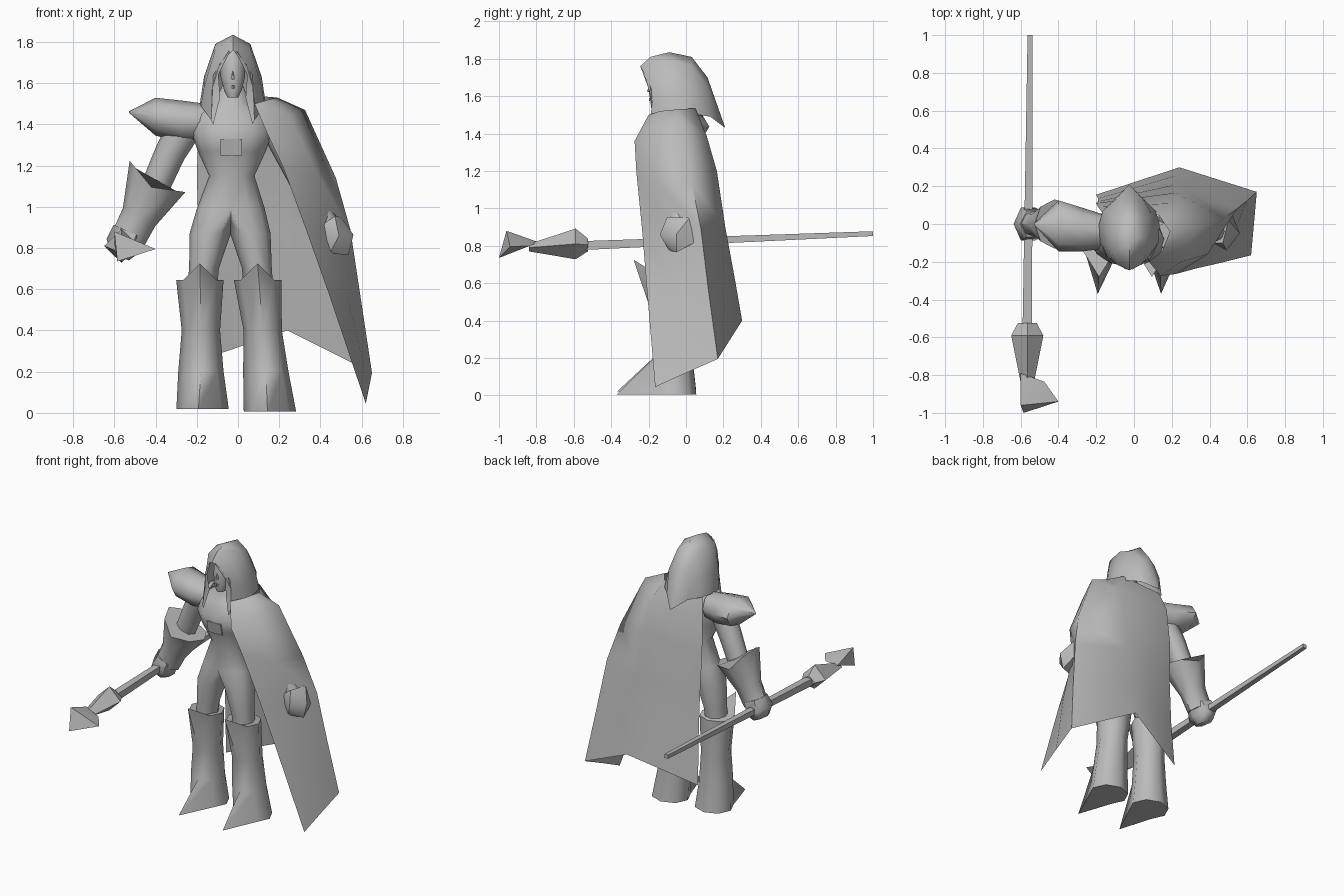
import bpy, bmesh, math
from mathutils import Vector

grey = bpy.data.materials.new("plain_grey")
grey.diffuse_color = (0.5, 0.5, 0.5, 1)
MID = -0.025  # centre line of the body


def finish(name, bm, angle=60):
    bmesh.ops.recalc_face_normals(bm, faces=bm.faces)
    me = bpy.data.meshes.new(name)
    bm.to_mesh(me)
    bm.free()
    me.materials.append(grey)
    ob = bpy.data.objects.new(name, me)
    bpy.context.collection.objects.link(ob)
    bpy.ops.object.select_all(action='DESELECT')
    ob.select_set(True)
    bpy.context.view_layer.objects.active = ob
    bpy.ops.object.shade_smooth_by_angle(angle=math.radians(angle))
    return ob


def bridge(bm, a, b):
    for i in range(len(a)):
        j = (i + 1) % len(a)
        bm.faces.new((a[i], a[j], b[j], b[i]))


def ellipse(bm, ring, angles):
    x, y, z, rx, ry = ring
    return [bm.verts.new((x + rx * math.cos(a), y + ry * math.sin(a), z))
            for a in map(math.radians, angles)]


def loft(name, rings, n=8, axis=(0, 0, 1), tweak=None, angle=60, turn=0):
    """Rings of (x, y, z, r_side, r_depth) set square to the axis."""
    d = Vector(axis).normalized()
    u = Vector((0, 1, 0)).cross(d)
    u = u.normalized() if u.length > 0.2 else Vector((1, 0, 0))
    v = d.cross(u)
    bm = bmesh.new()
    loops = []
    for k, (x, y, z, ru, rv) in enumerate(rings):
        loop = []
        for i in range(n):
            a = 2 * math.pi * (i + turn) / n
            p = Vector((x, y, z)) + u * ru * math.cos(a) + v * rv * math.sin(a)
            if tweak:
                p = tweak(k, a, p, d)
            loop.append(bm.verts.new(p))
        loops.append(loop)
    for a, b in zip(loops, loops[1:]):
        bridge(bm, a, b)
    bm.faces.new(loops[0])
    bm.faces.new(loops[-1])
    return finish(name, bm, angle)


def sheet(name, rows, angle=60):
    bm = bmesh.new()
    g = [[bm.verts.new(p) for p in row] for row in rows]
    for a, b in zip(g, g[1:]):
        for i in range(len(a) - 1):
            bm.faces.new((a[i], a[i + 1], b[i + 1], b[i]))
    bmesh.ops.remove_doubles(bm, verts=bm.verts, dist=0.0005)
    return finish(name, bm, angle)


def hull(name, pts, angle=20):
    bm = bmesh.new()
    vs = [bm.verts.new(p) for p in pts]
    bmesh.ops.convex_hull(bm, input=vs)
    return finish(name, bm, angle)


# Torso, neck and thighs in one skin; the hip ring splits into two legs
bm = bmesh.new()
torso = [(-.035, -.07, .99, .165, .105), (-.03, -.07, 1.15, .11, .085),
         (-.03, -.085, 1.27, .165, .12), (-.03, -.09, 1.36, .195, .135),
         (-.03, -.06, 1.45, .18, .1), (-.03, -.06, 1.5, .09, .07),
         (MID, -.07, 1.6, .045, .045)]
loops = [ellipse(bm, r, range(0, 360, 30)) for r in torso]
for a, b in zip(loops, loops[1:]):
    bridge(bm, a, b)
bm.faces.new(loops[-1])
crotch = bm.verts.new((-.035, -.075, .925))
thighs = {1: [(.06, -.075, .87, .098, .1), (.092, -.08, .7, .072, .08), (.1, -.08, .56, .075, .07)],
          -1: [(-.135, -.075, .87, .1, .1), (-.165, -.08, .7, .072, .08), (-.18, -.08, .56, .075, .07)]}
for s, rings in thighs.items():
    half = [loops[0][(i if s > 0 else 6 - i) % 12] for i in range(-3, 4)] + [crotch]
    angs = [(a if s > 0 else 180 - a) for a in (-120, -80, -40, 0, 40, 80, 120, 180)]
    for r in rings:
        nxt = ellipse(bm, r, angs)
        bridge(bm, half, nxt)
        half = nxt
    bm.faces.new(half)
finish("body", bm, 80)
hull("chest_plate", [(x, y, z) for x in (-.085, .02) for z, f in ((1.25, -.203), (1.33, -.219))
                     for y in (f, f + .008)])

# Head with nose and lips
loft("head", [(MID, -.15, 1.53, .027, .03), (MID, -.135, 1.565, .045, .055),
              (MID, -.12, 1.63, .062, .07), (MID, -.11, 1.71, .062, .08),
              (MID, -.1, 1.78, .035, .05)], n=10, turn=.5)
hull("nose", [(MID, -.185, 1.67), (MID, -.209, 1.627), (MID - .012, -.18, 1.62),
              (MID + .012, -.18, 1.62), (MID, -.18, 1.612)], angle=80)
hull("lips", [(MID - .022, -.175, 1.582), (MID + .022, -.175, 1.582),
              (MID, -.199, 1.59), (MID, -.197, 1.573)], angle=80)

# Hood: half arcs from the crown down, mirrored, running front to tail
arcs = [[(0, -.245, 1.76), (.065, -.215, 1.69), (.1, -.18, 1.57), (.105, -.2, 1.42)],
        [(0, -.19, 1.81), (.085, -.165, 1.765), (.14, -.12, 1.58), (.155, -.1, 1.49)],
        [(0, -.09, 1.835), (.085, -.07, 1.79), (.14, -.03, 1.63), (.16, 0, 1.5)],
        [(0, .03, 1.81), (.07, .03, 1.76), (.12, .05, 1.62), (.14, .07, 1.5)],
        [(0, .115, 1.7), (.05, .11, 1.66), (.08, .12, 1.58), (.08, .13, 1.49)],
        [(0, .21, 1.43)] * 4]
sheet("hood", [[(MID - x, y, z) for x, y, z in arc[:0:-1]] +
               [(MID + x, y, z) for x, y, z in arc] for arc in arcs])

# Hair locks beside the face
for side, s in (("right", -1), ("left", 1)):
    lock = [[(.015, -.24, 1.75), (.07, -.2, 1.64), (.062, -.185, 1.53), (.095, -.205, 1.4)],
            [(.02, -.24, 1.755), (.095, -.185, 1.64), (.1, -.18, 1.54), (.105, -.2, 1.42)]]
    sheet(side + "_hair_lock", [[(MID + s * x, y, z) for x, y, z in r] for r in lock])

# Pointed boots
def boot_tweak(k, a, p, d):
    front = abs(a - 1.5 * math.pi) < .01
    if k == 0 and front:
        p.y = -.37          # toe
        p.x += -.02 if p.x < 0 else -.012
    if k == 3 and front:
        p.y, p.z = -.28, .725   # knee point
    return p

boots = {"right": ((-.172, -.18, -.18, -.185), .02),
         "left": ((.155, .135, .12, .095), .006)}
for side, (bx, low) in boots.items():
    loft(side + "_boot", [(bx[0], -.06, low, .127, .115), (bx[1], -.07, .2, .11, .105),
                          (bx[2], -.07, .4, .093, .1), (bx[3], -.075, .645, .115, .105)],
         tweak=boot_tweak, angle=75)

# Right arm: pauldron, upper arm, flared gauntlet, fist
loft("pauldron", [(-.16, -.04, 1.41, .09, .09), (-.27, -.03, 1.415, .1, .115),
                  (-.4, -.01, 1.437, .092, .135), (-.53, 0, 1.46, .003, .003)],
     axis=(-1, 0, 0), angle=50)
loft("right_upper_arm", [(-.25, -.03, 1.4, .085, .075), (-.33, -.01, 1.26, .075, .07),
                         (-.4, 0, 1.1, .07, .065)], axis=(-.45, 0, -.9))

def cuff_tweak(k, a, p, d):
    return p + d * (.06 * abs(math.cos(a)) if k == 2 else 0)

loft("gauntlet", [(-.53, 0, .85, .085, .07), (-.48, 0, .95, .09, .075),
                  (-.42, 0, 1.095, .155, .13)], axis=(.49, 0, .87), tweak=cuff_tweak,
     angle=50)
loft("right_fist", [(-.575, 0, .76, .05, .06), (-.56, 0, .81, .085, .1),
                    (-.53, 0, .88, .08, .08)], n=6, axis=(.4, 0, .9))

# Left arm under the cape, with the fist poking out
loft("left_arm", [(.17, -.06, 1.4, .07, .07), (.3, -.05, 1.13, .055, .055),
                  (.45, -.04, .9, .05, .05)], axis=(.5, 0, -.9))
hull("left_fist", [(.405, -.09, .83), (.47, -.1, .955), (.56, -.05, .865),
                   (.535, -.05, .765), (.445, -.09, .775), (.42, -.1, .92),
                   (.49, -.14, .86), (.52, .05, .82), (.5, .02, .95)], angle=40)

# Staff with a diamond socket and a wedge blade
loft("staff_rod", [(-.55, 1, .865, .019, .018), (-.565, -.58, .8, .036, .034)],
     n=4, axis=(0, 1, 0), turn=.5, angle=20)
loft("staff_socket", [(-.565, -.525, .805, .05, .035), (-.565, -.59, .81, .085, .082),
                      (-.565, -.84, .79, .035, .02)],
     n=4, axis=(0, 1, 0), angle=20)
hull("staff_blade", [(-.585, -1, .735), (-.4, -.94, .795), (-.6, -.96, .88),
                     (-.6, -.79, .82), (-.475, -.835, .8)])

# Cape: columns run from front edge round the shoulder to the far back edge
cape = [
    [(.08, -.2, 1.5), (.15, -.14, 1.52), (.19, -.04, 1.53), (.13, .05, 1.535), (-.16, .05, 1.52)],
    [(.14, -.275, 1.36), (.25, -.2, 1.44), (.325, -.02, 1.47), (.2, .11, 1.39), (-.19, .09, 1.4)],
    [(.22, -.265, 1.19), (.39, -.16, 1.15), (.475, .03, 1.14), (.22, .165, 1.2), (-.2, .11, 1.15)],
    [(.33, -.235, .89), (.44, -.075, .89), (.545, .08, .89), (.23, .21, .9), (-.19, .12, .85)],
    [(.44, -.21, .58), (.53, -.05, .57), (.595, .12, .56), (.235, .26, .63), (-.19, .135, .55)],
    [(.62, -.165, .045), (.635, 0, .12), (.65, .17, .195), (.24, .3, .4), (-.2, .155, .25)]]
sheet("cape", cape, angle=80)
